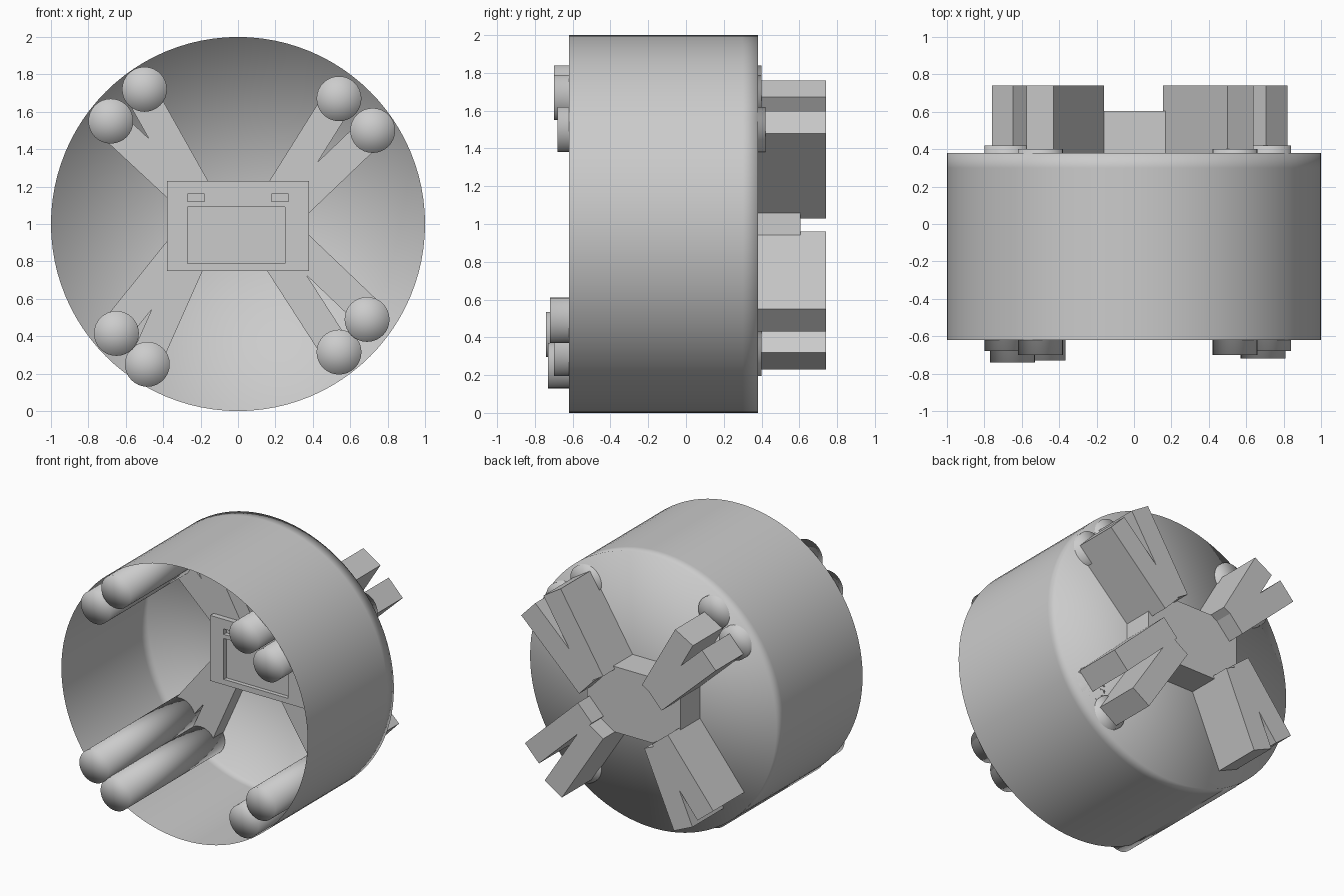
import bpy, bmesh, math
from mathutils import Vector, Matrix

cube = bpy.data.objects.get("Cube")
if cube:
    bpy.data.objects.remove(cube, do_unlink=True)

grey = bpy.data.materials.new("plain_grey")
grey.use_nodes = True
grey.diffuse_color = (0.6, 0.6, 0.6, 1)
grey.node_tree.nodes["Principled BSDF"].inputs["Base Color"].default_value = (0.6, 0.6, 0.6, 1)


def finish(name, bm, smooth=False):
    bmesh.ops.recalc_face_normals(bm, faces=bm.faces)
    for f in bm.faces:
        f.smooth = smooth
    mesh = bpy.data.meshes.new(name)
    bm.to_mesh(mesh)
    bm.free()
    mesh.materials.append(grey)
    ob = bpy.data.objects.new(name, mesh)
    bpy.context.collection.objects.link(ob)
    return ob


def lathe(name, rings, x=0.0, z=0.0, sides=32):
    """Turn a list of (radius, y) around an axis along y; radius 0 is a pole."""
    bm = bmesh.new()
    last = None
    for r, y in rings:
        if r == 0:
            ring = [bm.verts.new((x, y, z))] * sides
        else:
            ring = [bm.verts.new((x + r * math.cos(a), y, z + r * math.sin(a)))
                    for a in (math.tau * i / sides for i in range(sides))]
        if last:
            for i in range(sides):
                j = (i + 1) % sides
                quad = (last[i], last[j], ring[j], ring[i])
                bm.faces.new(list(dict.fromkeys(quad)))
        last = ring
    return finish(name, bm, True)


def prism(name, outline, y0, y1):
    """Extrude an (x, z) outline along y."""
    bm = bmesh.new()
    face = bm.faces.new([bm.verts.new((x, y0, z)) for x, z in outline])
    grown = bmesh.ops.extrude_face_region(bm, geom=[face])["geom"]
    moved = [v for v in grown if isinstance(v, bmesh.types.BMVert)]
    bmesh.ops.translate(bm, verts=moved, vec=(0, y1 - y0, 0))
    return finish(name, bm)


def box(name, x0, x1, y0, y1, z0, z1):
    return prism(name, [(x0, z0), (x1, z0), (x1, z1), (x0, z1)], y0, y1)


# Open-fronted drum with a closed back
lathe("drum_shell", [(1, -0.62), (1, 0.30), (1, 0.38), (0, 0.38)], z=1, sides=96)

# Rods in pairs, running the depth of the drum
rods = {
    "upper_left": [(0.54, 1.67, -0.70), (0.72, 1.50, -0.68)],
    "upper_right": [(-0.50, 1.72, -0.70), (-0.68, 1.55, -0.68)],
    "lower_left": [(0.54, 0.315, -0.70), (0.69, 0.49, -0.72)],
    "lower_right": [(-0.485, 0.25, -0.73), (-0.65, 0.415, -0.74)],
}
for corner, pair in rods.items():
    for n, (x, z, y) in enumerate(pair, 1):
        lathe(f"{corner}_rod_{n}",
              [(0, y), (0.12, y), (0.12, y + 1.1), (0, y + 1.1)], x, z)

# Forked arms: each tine is a bar given by its outer edge, root to tip
tines = {
    "upper_left": [((0.155, 1.21), (0.50, 1.76)), ((0.35, 1.03), (0.82, 1.48))],
    "upper_right": [((-0.16, 1.23), (-0.43, 1.71)), ((-0.32, 1.085), (-0.76, 1.495))],
    "lower_left": [((0.155, 0.75), (0.49, 0.23)), ((0.36, 0.96), (0.79, 0.55))],
    "lower_right": [((-0.18, 0.77), (-0.42, 0.23)), ((-0.37, 0.92), (-0.74, 0.46))],
}
for corner, pair in tines.items():
    middle = sum((Vector(tip) for _, tip in pair), Vector((0, 0))) / 2
    for n, (root, tip) in enumerate(pair, 1):
        root, tip = Vector(root), Vector(tip)
        along = (tip - root).normalized()
        side = Vector((-along.y, along.x)) * 0.165
        if side.dot(middle - tip) < 0:
            side = -side
        prism(f"{corner}_arm_tine_{n}", [root, tip, tip + side, root + side], 0.26, 0.74)

# Central hub block with a shallow panel and two slots cut into its front
hub = box("hub_block", -0.38, 0.38, 0.22, 0.605, 0.75, 1.23)
cuts = {
    "panel_cutter": (-0.27, 0.25, 0.79, 1.09),
    "left_slot_cutter": (0.18, 0.27, 1.12, 1.16),
    "right_slot_cutter": (-0.27, -0.18, 1.12, 1.16),
}
for name, (x0, x1, z0, z1) in cuts.items():
    cutter = box(name, x0, x1, 0.15, 0.25, z0, z1)
    cutter.hide_render = True
    cutter.hide_viewport = True
    cutter.display_type = 'WIRE'
    mod = hub.modifiers.new(name, 'BOOLEAN')
    mod.operation = 'DIFFERENCE'
    mod.solver = 'EXACT'
    mod.object = cutter

# Thin wedge trim above the panel
prism("hub_trim", [(-0.10, 1.165), (0.10, 1.20), (-0.10, 1.20)], 0.215, 0.222)
